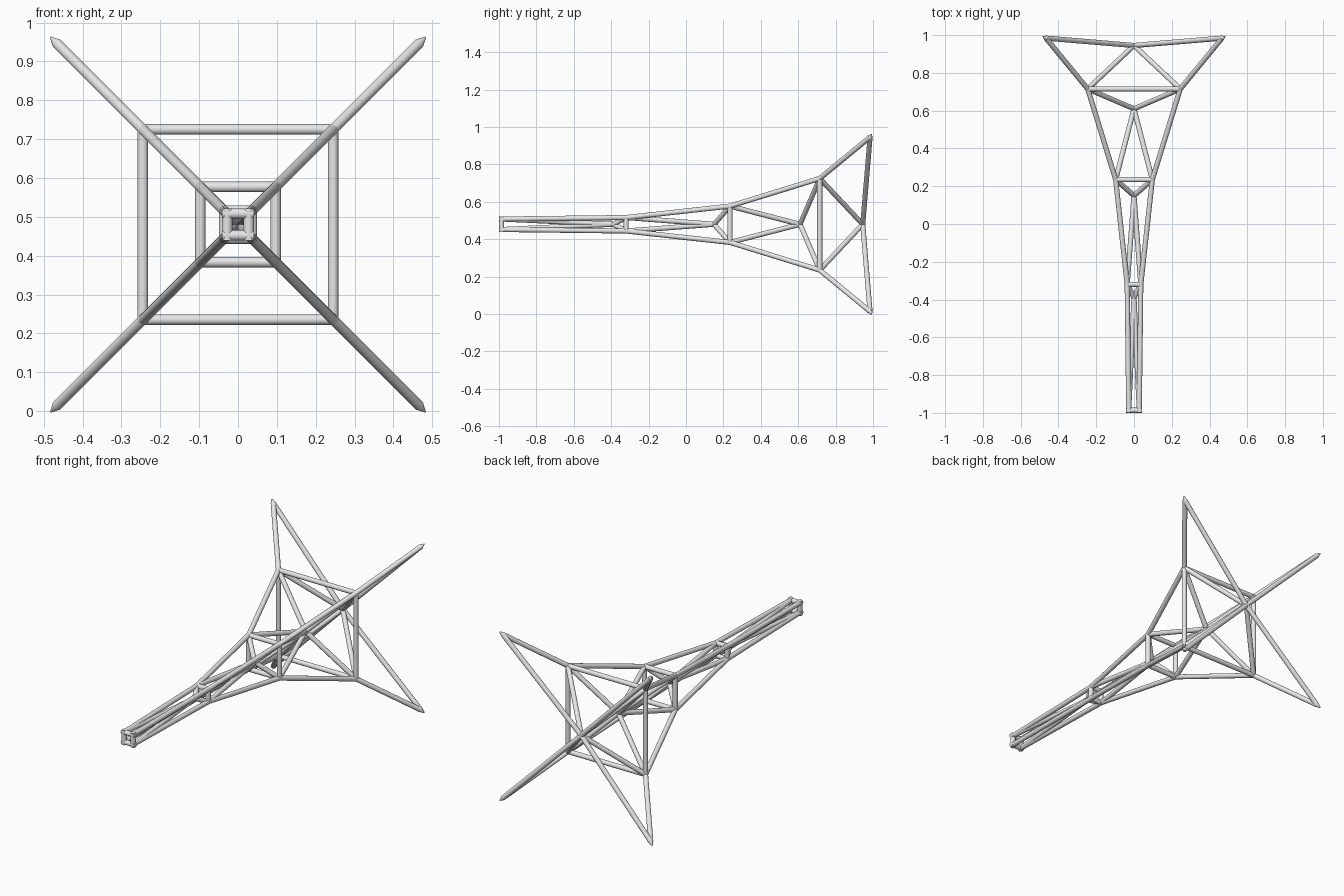
import bpy, bmesh
from math import radians
from mathutils import Vector, Matrix

cube = bpy.data.objects.get("Cube")
if cube:
    bpy.data.objects.remove(cube)

MID = 0.48
RADIUS = 0.0135
SIDES = 16

steel = bpy.data.materials.new("light grey")
steel.use_nodes = True
grey = (0.8, 0.8, 0.8, 1)
steel.diffuse_color = grey
steel.node_tree.nodes["Principled BSDF"].inputs["Base Color"].default_value = grey


def corners(station):
    """Four corners of the square frame, in order around the axis."""
    y, h = station
    return [Vector((sx * h, y, MID + sz * h))
            for sx, sz in ((1, 1), (-1, 1), (-1, -1), (1, -1))]


def struts(name, pairs, extend=0, end_radius=RADIUS):
    """One object made of smooth round bars between pairs of points."""
    bm = bmesh.new()
    for a, b in pairs:
        d = b - a
        place = Matrix.Translation((a + b) / 2) @ d.to_track_quat('Z', 'Y').to_matrix().to_4x4()
        bmesh.ops.create_cone(bm, cap_ends=True, segments=SIDES, radius1=RADIUS,
                              radius2=end_radius, depth=d.length + 2 * extend, matrix=place)
    mesh = bpy.data.meshes.new(name)
    bm.to_mesh(mesh)
    bm.free()
    mesh.materials.append(steel)
    obj = bpy.data.objects.new(name, mesh)
    bpy.context.collection.objects.link(obj)
    bpy.ops.object.select_all(action='DESELECT')
    obj.select_set(True)
    bpy.context.view_layer.objects.active = obj
    bpy.ops.object.shade_smooth_by_angle(angle=radians(40))


# Square frames along the mast: (y, half width), front end to rear fins
stations = [(-0.986, 0.028), (-0.32, 0.036), (0.235, 0.097), (0.715, 0.245), (0.984, 0.466)]
frames = [corners(s) for s in stations]
# Hubs on the centre line, one inside each bay
hubs = [Vector((0, y, MID)) for y in (-0.39, 0.15, 0.61, 0.945)]
bays = ["front", "lower", "middle", "rear"]

for i, bay in enumerate(bays):
    near, far, hub = frames[i], frames[i + 1], hubs[i]
    # Square ring at the front of the bay, with full corners at the open end
    struts(bay + "_ring", [(near[k], near[(k + 1) % 4]) for k in range(4)],
           extend=RADIUS if i == 0 else 0)
    # Main corner rails
    struts(bay + "_rails", list(zip(near, far)))
    # Braces from every corner to the hub
    struts(bay + "_braces", [(c, hub) for c in near + far])

# Pointed fin tips, continuing between each rail and its brace
tips = []
for near, far in zip(frames[3], frames[4]):
    outward = (far - near).normalized() + (far - hubs[3]).normalized()
    tips.append((far, far + outward.normalized() * 0.025))
struts("fin_tips", tips, end_radius=0.002)
